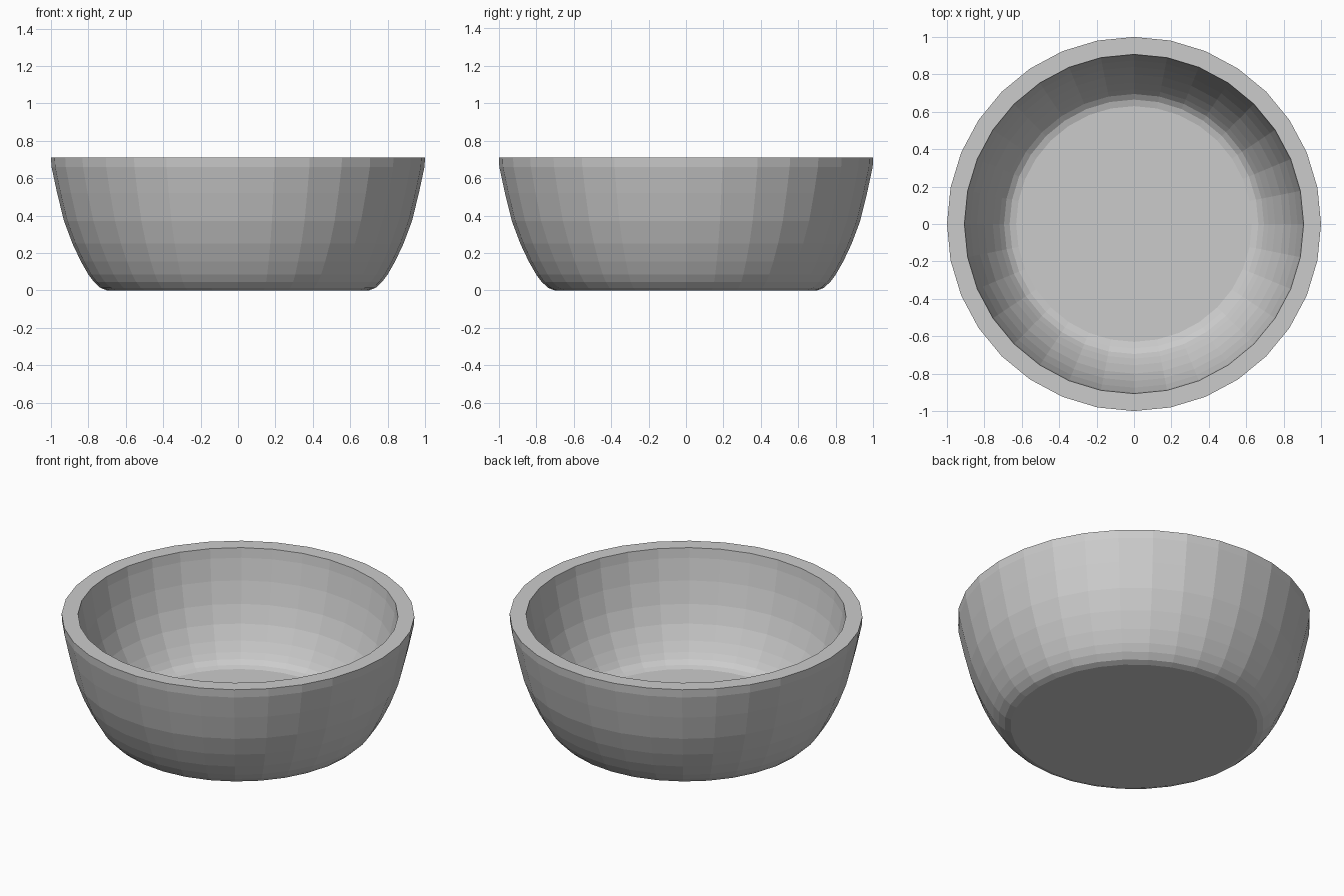
import bpy
import bmesh
from math import cos, sin, tau

SIDES = 32

cube = bpy.data.objects.get("Cube")
if cube:
    bpy.data.objects.remove(cube, do_unlink=True)

# Plain grey for the whole bowl
grey = bpy.data.materials.new("light_grey")
grey.use_nodes = True
colour = (0.6, 0.6, 0.6, 1.0)
grey.diffuse_color = colour
grey.node_tree.nodes["Principled BSDF"].inputs["Base Color"].default_value = colour

# Radius and height, from the foot up the outside, over the rim, down to the floor
outside = [(0.70, 0.0), (0.735, 0.013), (0.77, 0.045), (0.80, 0.085),
           (0.84, 0.155), (0.885, 0.25), (0.93, 0.37), (0.967, 0.52),
           (0.997, 0.66), (1.0, 0.71)]
inside = [(0.907, 0.71), (0.90, 0.65), (0.875, 0.52), (0.84, 0.39),
          (0.80, 0.285), (0.755, 0.2), (0.72, 0.145), (0.695, 0.112),
          (0.665, 0.09), (0.63, 0.08)]

# Revolve the wall and cap the foot and the floor
bm = bmesh.new()
rings = [[bm.verts.new((r * cos(tau * i / SIDES), r * sin(tau * i / SIDES), z))
          for i in range(SIDES)] for r, z in outside + inside]
for low, high in zip(rings, rings[1:]):
    for i in range(SIDES):
        j = (i + 1) % SIDES
        bm.faces.new((low[i], low[j], high[j], high[i]))
bm.faces.new(rings[0][::-1])
bm.faces.new(rings[-1])

mesh = bpy.data.meshes.new("bowl")
bm.to_mesh(mesh)
bm.free()
mesh.materials.append(grey)
bowl = bpy.data.objects.new("bowl", mesh)
bpy.context.collection.objects.link(bowl)
